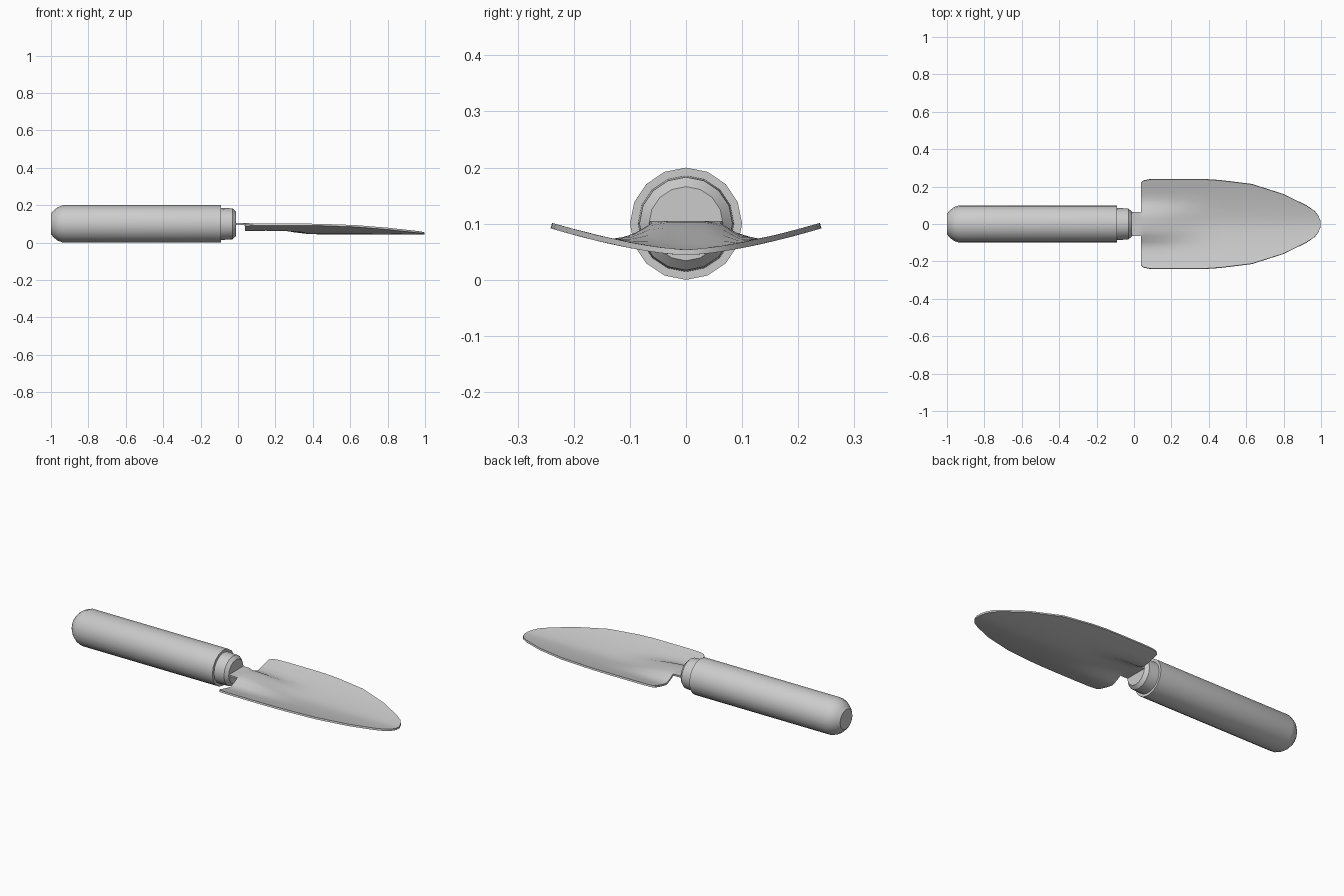
import bpy, bmesh, math

if "Cube" in bpy.data.objects:
    bpy.data.objects.remove(bpy.data.objects["Cube"])


def finish(name, bm):
    bmesh.ops.recalc_face_normals(bm, faces=bm.faces)
    me = bpy.data.meshes.new(name)
    bm.to_mesh(me)
    bm.free()
    ob = bpy.data.objects.new(name, me)
    bpy.context.collection.objects.link(ob)
    bpy.ops.object.select_all(action='DESELECT')
    ob.select_set(True)
    bpy.context.view_layer.objects.active = ob
    bpy.ops.object.shade_smooth_by_angle(angle=math.radians(35))
    return ob


def lathe_x(name, profile, sides=16, zc=0.1):
    bm = bmesh.new()
    rings = []
    for x, r in profile:
        rings.append([bm.verts.new((x, r * math.sin(2 * math.pi * i / sides),
                                    zc + r * math.cos(2 * math.pi * i / sides)))
                      for i in range(sides)])
    for a, b in zip(rings, rings[1:]):
        for i in range(sides):
            j = (i + 1) % sides
            bm.faces.new((a[i], a[j], b[j], b[i]))
    bm.faces.new(rings[0])
    bm.faces.new(rings[-1])
    return finish(name, bm)


def fade(v, a, b):
    t = min(max((v - a) / (b - a), 0), 1)
    return 1 - t * t * (3 - 2 * t)


def blade_z(x, y):
    # dished scoop plus a ridge that runs out of the neck
    dish = 0.049 + 0.047 * (abs(y) / 0.238) ** 1.5
    ridge = fade(abs(y), 0.045, 0.13) * fade(x, 0.02, 0.42)
    return dish + max(0.1 - dish, 0) * ridge


# Grip with rounded butt, and stepped collar
lathe_x("grip", [(-1, 0.055), (-0.985, 0.073), (-0.965, 0.089), (-0.935, 0.1), (-0.09, 0.1)])
lathe_x("collar", [(-0.1, 0.086), (-0.03, 0.083), (-0.012, 0.066)])

# Blade: rows of (x, half width); neck rows use only the middle columns
columns = [-1, -.85, -.7, -.55, -.4, -.27, -.14, 0, .14, .27, .4, .55, .7, .85, 1]
neck = [(-0.03, 0.065), (0.0, 0.065), (0.025, 0.065)]
outline = [(0.038, 0.22), (0.05, 0.232), (0.08, 0.238), (0.15, 0.24), (0.22, 0.24),
           (0.3, 0.24), (0.38, 0.239), (0.46, 0.234), (0.63, 0.213), (0.8, 0.159),
           (0.92, 0.1), (0.965, 0.07), (0.985, 0.045), (0.998, 0.015)]
bm = bmesh.new()
rows = []
for x, w in neck:
    rows.append({t: bm.verts.new((x, w * t / 0.27, 0.1))
                 for t in columns if abs(t) <= 0.27})
for x, w in outline:
    rows.append({t: bm.verts.new((x, w * t, blade_z(x, w * t))) for t in columns})
for a, b in zip(rows, rows[1:]):
    for s, t in zip(columns, columns[1:]):
        if s in a and t in a:
            bm.faces.new((a[s], b[s], b[t], a[t]))
blade = finish("blade", bm)
mod = blade.modifiers.new("thickness", 'SOLIDIFY')
mod.thickness = 0.01
mod.offset = 0
bpy.ops.object.modifier_apply(modifier=mod.name)
bpy.ops.object.shade_smooth_by_angle(angle=math.radians(35))
